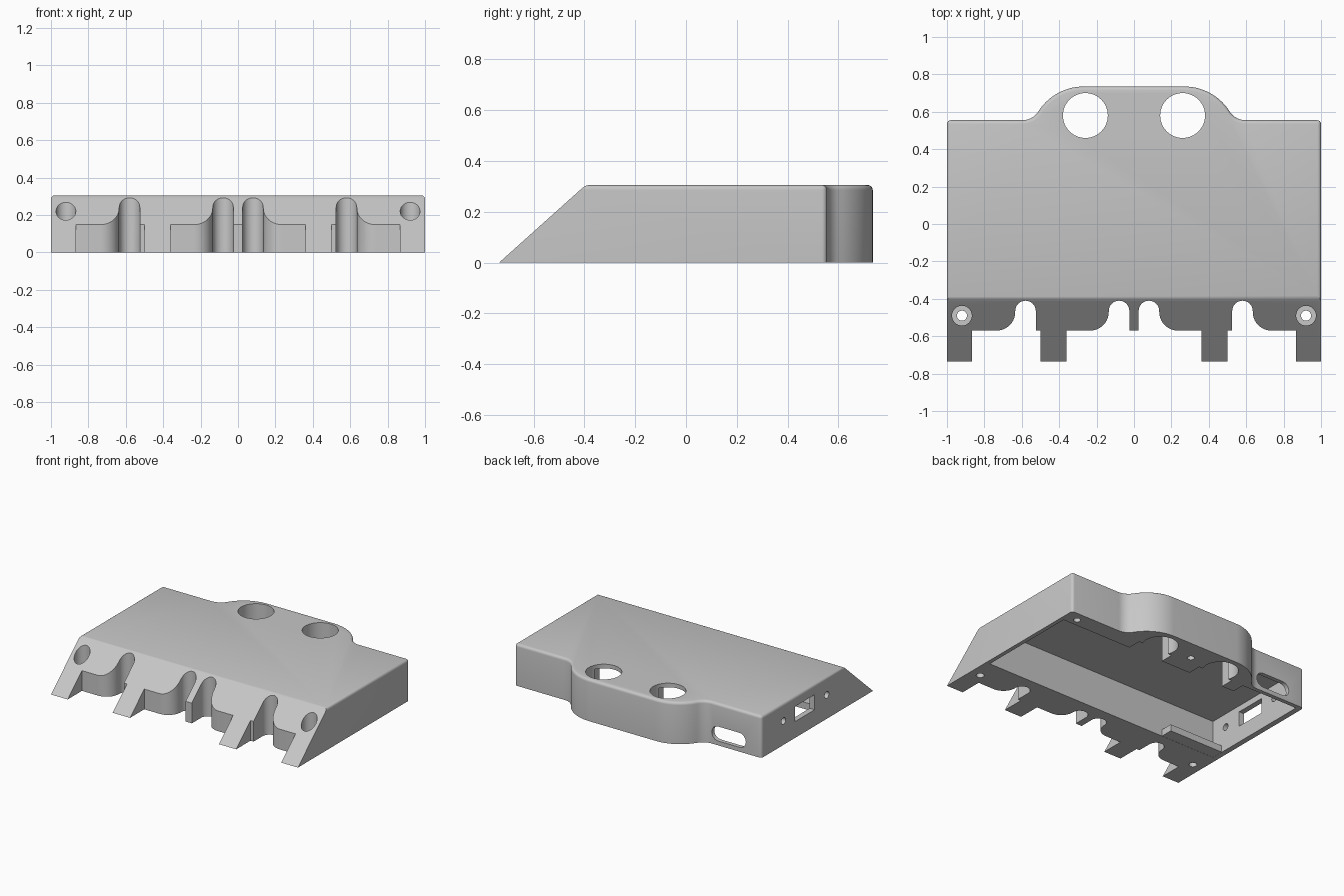
import bpy, bmesh
from math import sin, cos, radians

cube = bpy.data.objects.get("Cube")
if cube:
    bpy.data.objects.remove(cube, do_unlink=True)

COLOUR = (0.57, 0.57, 0.57, 1)
grey = bpy.data.materials.new("plain_grey")
grey.use_nodes = True
grey.diffuse_color = COLOUR
grey.node_tree.nodes["Principled BSDF"].inputs["Base Color"].default_value = COLOUR

HEIGHT = 0.305


def arc(cx, cy, r, start, end, steps=12):
    angles = [radians(start + (end - start) * i / steps) for i in range(steps + 1)]
    return [(cx + r * cos(a), cy + r * sin(a)) for a in angles]


def prism(name, points, lo, hi, axis="z"):
    """Extrude a 2D outline along one axis."""
    place = {"z": lambda p, t: (p[0], p[1], t),
             "y": lambda p, t: (p[0], t, p[1]),
             "x": lambda p, t: (t, p[0], p[1])}[axis]
    bm = bmesh.new()
    a = [bm.verts.new(place(p, lo)) for p in points]
    b = [bm.verts.new(place(p, hi)) for p in points]
    bm.faces.new(a)
    bm.faces.new(b)
    for i in range(len(a)):
        j = (i + 1) % len(a)
        bm.faces.new((a[i], a[j], b[j], b[i]))
    bmesh.ops.recalc_face_normals(bm, faces=bm.faces)
    mesh = bpy.data.meshes.new(name)
    bm.to_mesh(mesh)
    bm.free()
    ob = bpy.data.objects.new(name, mesh)
    bpy.context.collection.objects.link(ob)
    mesh.materials.append(grey)
    return ob


def box(name, x, y, lo, hi, axis="z"):
    return prism(name, [(x[0], y[0]), (x[1], y[0]), (x[1], y[1]), (x[0], y[1])], lo, hi, axis)


def rod(name, u, v, r, lo, hi, axis="z", sides=40):
    return prism(name, arc(u, v, r, 0, 360, sides)[:-1], lo, hi, axis)


def cut(target, cutter):
    cutter.hide_render = True
    mod = target.modifiers.new("cut", "BOOLEAN")
    mod.operation = "DIFFERENCE"
    mod.solver = "EXACT"
    mod.object = cutter
    bpy.context.view_layer.objects.active = target
    bpy.ops.object.modifier_apply(modifier=mod.name)
    bpy.data.objects.remove(cutter, do_unlink=True)


# Shell: plan outline with a rounded hump at the back
half = [(1, -0.9), (1, 0.555)]
half += arc(0.596, 0.655, 0.1, 270, 212.2, 8)
half += arc(0.27, 0.45, 0.285, 32.2, 90, 14)[1:]
outline = half + [(-x, y) for x, y in reversed(half)]
shell = prism("enclosure_shell", outline, 0, HEIGHT)

# Soften the top rim and the back corners
bm = bmesh.new()
bm.from_mesh(shell.data)
rim = []
for e in bm.edges:
    p, q = (v.co for v in e.verts)
    top = min(p.z, q.z) > 0.3 and max(p.y, q.y) > -0.8
    corner = abs(p.z - q.z) > 0.1 and abs(p.x) > 0.99 and p.y > 0
    if top or corner:
        rim.append(e)
bmesh.ops.bevel(bm, geom=rim, offset=0.02, segments=4, profile=0.5, affect="EDGES")
bmesh.ops.recalc_face_normals(bm, faces=bm.faces)
bm.to_mesh(shell.data)
bm.free()
shell.data.update()

# Sloping front with a slightly rounded ridge
wedge = [(-0.8465, -0.1), (-0.41, 0.2915), (-0.398, 0.3005), (-0.38, 0.306),
         (-0.38, 0.5), (-1.2, 0.5), (-1.2, -0.1)]
cut(shell, prism("slope_cutter", wedge, -1.2, 1.2, "x"))

# Underside cavity with ledges along the back wall
cavity = [(0.97, -0.33), (0.97, 0.43), (0.4, 0.43), (0.4, 0.53), (0.12, 0.53), (0.12, 0.43),
          (-0.12, 0.43), (-0.12, 0.53), (-0.4, 0.53), (-0.4, 0.43), (-0.5, 0.43),
          (-0.5, 0.525), (-0.96, 0.525), (-0.96, -0.33)]
cut(shell, prism("cavity_cutter", cavity, -0.1, 0.275))


# Front notches: a round-ended channel with a rounded shoulder beside it
def notch(side, channel, start, end):
    pts = [(start, -1), (start, -0.57), (channel - 0.055, -0.57)]
    pts += arc(channel, -0.465, 0.055, 180, 0, 16)
    pts += arc(channel + 0.155, -0.47, 0.1, 180, 270, 10)
    pts += [(end, -0.57), (end, -1)]
    return prism("notch_cutter", [(side * x, y) for x, y in pts], -0.1, 0.5)


for side in (1, -1):
    cut(shell, notch(side, 0.08, -0.01, 0.36))
    cut(shell, notch(side, 0.58, 0.5, 0.865))
    # Recessed screw holes in the slope
    cut(shell, rod("recess_cutter", side * 0.92, -0.49, 0.053, 0.1, 0.5))
    cut(shell, rod("screw_cutter", side * 0.92, -0.49, 0.027, -0.1, 0.2, sides=24))
    # Large round openings through the hump
    cut(shell, rod("opening_cutter", side * 0.26, 0.58, 0.12, -0.1, 0.5, sides=48))

# Blind screw holes in the back ledge
for x, y in ((0.9, 0.485), (0, 0.585)):
    cut(shell, rod("blind_hole_cutter", x, y, 0.024, -0.1, 0.18, sides=24))

# Rounded slot through the back wall
slot = arc(-0.65, 0.085, 0.053, 90, -90) + arc(-0.82, 0.085, 0.053, 270, 90)
cut(shell, prism("slot_cutter", slot, 0.45, 0.7, "y"))

# Rectangular port and two small holes through the side wall
cut(shell, box("port_cutter", (-0.06, 0.17), (0.12, 0.23), -1.1, -0.9, "x"))
for y in (0.3, -0.2):
    cut(shell, rod("side_hole_cutter", y, 0.175, 0.025, -1.1, -0.9, "x", 24))

# Low tab inside the front corner
tab = box("inner_tab", (-0.97, -0.52), (-0.34, -0.24), 0.001, 0.05)

# Smooth the rounded surfaces and keep the edges sharp
bpy.context.view_layer.update()
for ob in (shell, tab):
    ob.select_set(True)
bpy.context.view_layer.objects.active = shell
bpy.ops.object.shade_smooth_by_angle(angle=radians(30))
